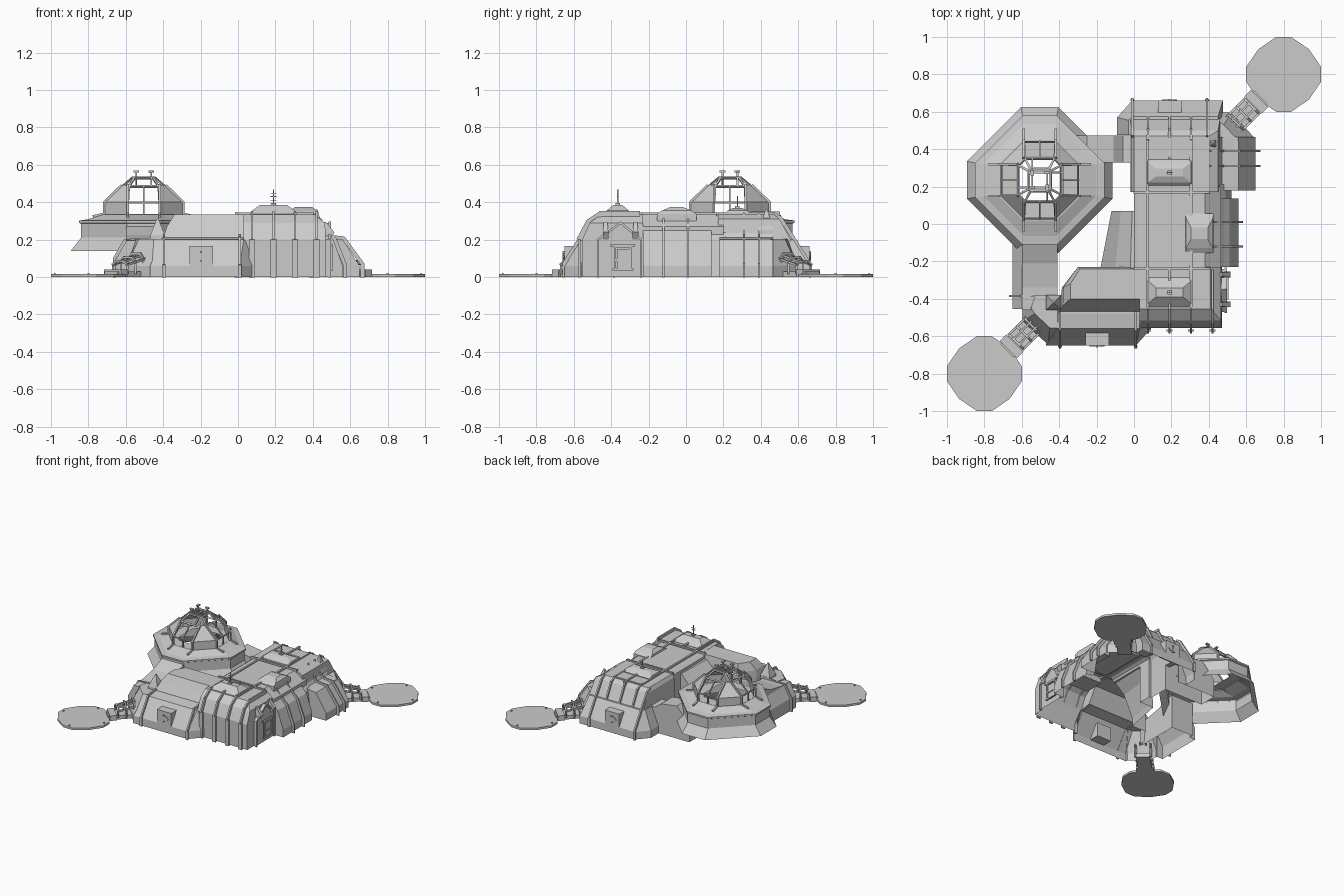
import bpy, bmesh, math
from mathutils import Vector, Matrix

if "Cube" in bpy.data.objects:
    bpy.data.objects.remove(bpy.data.objects["Cube"])

def finish(name, bm):
    bmesh.ops.recalc_face_normals(bm, faces=bm.faces)
    me = bpy.data.meshes.new(name)
    bm.to_mesh(me); bm.free()
    ob = bpy.data.objects.new(name, me)
    bpy.context.collection.objects.link(ob)
    return ob

def loft(name, rings, caps=True):
    """Skin a list of equal-length 3D rings."""
    bm = bmesh.new()
    vs = [[bm.verts.new(p) for p in r] for r in rings]
    n = len(vs[0])
    for a, b in zip(vs, vs[1:]):
        for i in range(n):
            bm.faces.new((a[i], a[(i + 1) % n], b[(i + 1) % n], b[i]))
    if caps:
        bm.faces.new(vs[0]); bm.faces.new(vs[-1])
    return finish(name, bm)

def ring(pts, z):
    return [(x, y, z) for x, y in pts]

def rect(x0, x1, y0, y1, z):
    return ring([(x0, y0), (x1, y0), (x1, y1), (x0, y1)], z)

def box(name, x0, x1, y0, y1, z0, z1):
    return loft(name, [rect(x0, x1, y0, y1, z0), rect(x0, x1, y0, y1, z1)])

def prism(name, prof, axis, a, b):
    """Extrude a (horizontal, z) profile along x or y."""
    f = (lambda t: [(t, h, z) for h, z in prof]) if axis == 'x' else (lambda t: [(h, t, z) for h, z in prof])
    return loft(name, [f(a), f(b)])

def beams(name, paths, w=0.014, h=0.02):
    """Square beams along polylines, as one object."""
    bm = bmesh.new()
    for path in paths:
        for p, q in zip(path, path[1:]):
            p, q = Vector(p), Vector(q)
            d = q - p
            m = (Matrix.Translation((p + q) / 2) @ d.to_track_quat('X', 'Z').to_matrix().to_4x4()
                 @ Matrix.Diagonal((d.length + 0.006, w, h, 1)))
            bmesh.ops.create_cube(bm, size=1, matrix=m)
    return finish(name, bm)

def open_shell(name, parts):
    """Union the solids, then remove the ground faces so the hull is open below."""
    base, others = parts[0], parts[1:]
    for o in others:
        mod = base.modifiers.new("union", 'BOOLEAN')
        mod.operation, mod.solver, mod.object = 'UNION', 'EXACT', o
    dg = bpy.context.evaluated_depsgraph_get()
    bm = bmesh.new()
    bm.from_mesh(bpy.data.meshes.new_from_object(base.evaluated_get(dg)))
    for o in parts:
        bpy.data.objects.remove(o)
    low = [f for f in bm.faces if all(v.co.z < 1e-4 for v in f.verts)]
    bmesh.ops.delete(bm, geom=low, context='FACES')
    me = bpy.data.meshes.new(name)
    bm.to_mesh(me); bm.free()
    bpy.context.collection.objects.link(bpy.data.objects.new(name, me))

# ---- Hull solids: front hall and wing ------------------------------------
hull = []
hull.append(loft("front_hall", [rect(.03, .47, -.555, -.23, 0), rect(.03, .47, -.555, -.23, .2),
                                rect(.03, .465, -.515, -.23, .29), rect(.03, .41, -.455, -.23, .335)]))
up_pts = [(-.40, -.47), (.05, -.47), (.05, -.23), (-.30, -.23), (-.385, -.34)]
hull.append(loft("front_wing_upper", [ring(up_pts, 0), ring(up_pts, .21),
    ring([(-.38, -.435), (.05, -.435), (.05, -.23), (-.30, -.23), (-.38, -.34)], .27),
    ring([(-.34, -.40), (.05, -.40), (.05, -.24), (-.29, -.24), (-.34, -.32)], .334)]))
low = [(-.47, -.65), (.01, -.65), (.09, -.56), (.09, -.41), (-.47, -.41)]
hull.append(loft("front_wing_lower", [ring(low, 0), ring(low, .06),
    ring([(-.41, -.56), (.03, -.56), (.05, -.54), (.05, -.41), (-.41, -.41)], .2),
    ring([(-.405, -.48), (.03, -.48), (.05, -.46), (.05, -.41), (-.405, -.41)], .212)]))
# spine and back hall
hull.append(prism("spine_hall", [(0, 0), (0, .32), (.02, .333), (.38, .333), (.465, .27), (.465, 0)], 'y', -.3, .2))
hull.append(loft("back_hall", [rect(-.02, .46, .17, .57, 0), rect(-.02, .46, .17, .56, .2),
                               rect(-.015, .45, .17, .5, .31), rect(0, .40, .17, .47, .336)]))
back = [(-.09, .475), (.475, .475), (.475, .66), (-.01, .66), (-.09, .57)]
hull.append(loft("back_wing_lower", [ring(back, 0), ring(back, .06),
    ring([(-.03, .475), (.45, .475), (.45, .575), (-.01, .575), (-.03, .555)], .2)]))
# left lean-to terrace
t0 = [(-.18, -.24), (.02, -.24), (.02, .07), (-.12, .07)]
hull.append(loft("terrace", [ring(t0, 0), ring(t0, .06),
                 ring([(-.10, -.24), (.02, -.24), (.02, .07), (-.07, .07)], .23),
                 ring([(-.02, -.24), (.02, -.24), (.02, .07), (-.01, .07)], .3)]))
# right-hand bays and gabled entrance
hull.append(prism("right_back_block", [(.65, 0), (.65, .06), (.56, .2), (.47, .212), (.40, .33), (.3, .33), (.3, 0)], 'y', .18, .465))
hull.append(prism("right_side_bay", [(.56, 0), (.56, .06), (.51, .2), (.48, .23), (.42, .3), (.3, .3), (.3, 0)], 'y', -.23, .135))
hull.append(prism("bay_link", [(.52, 0), (.49, .2), (.42, .28), (.31, .28), (.31, 0)], 'y', .1, .21))
hull.append(prism("gable_entrance", [(-.47, 0), (-.47, .2), (-.35, .29), (-.24, .2), (-.24, 0)], 'x', .39, .485))
# connectors between dome and halls
hull.append(prism("dome_connector_front", [(-.06, 0), (-.06, .27), (-.10, .27), (-.21, .225), (-.34, .2), (-.46, .195), (-.46, 0)], 'x', -.60, -.41))
hull.append(prism("connector_front_side", [(-.65, 0), (-.65, .1), (-.60, .19), (-.5, .192), (-.5, 0)], 'y', -.455, -.09))
hull.append(prism("dome_connector_back", [(-.36, 0), (-.36, .14), (-.25, .26), (-.11, .24), (-.06, .2), (.01, .2), (.01, 0)], 'y', .33, .472))

# ---- Entrance details ------------------------------------------------------
beams("gable_frame", [[(.49, -.47, 0), (.49, -.47, .2), (.49, -.35, .29), (.49, -.24, .2), (.49, -.24, 0)]], .012, .012)
box("entrance_door", .48, .5, -.37, -.30, .04, .15)
beams("door_frame", [[(.5, -.38, .035), (.5, -.38, .165), (.5, -.295, .165), (.5, -.295, .035)],
                     [(.5, -.40, .17), (.5, -.275, .17)], [(.5, -.39, .04), (.5, -.285, .04)],
                     [(.5, -.38, .09), (.5, -.295, .09)]], .012, .012)
for i, y in enumerate((-.43, -.27)):
    loft(f"gable_horn_{i}", [rect(.46, .49, y - .015, y + .015, .2), rect(.46, .515, y - .015, y + .015, .24),
                             rect(.45, .47, y - .01, y + .01, .295)])

# ---- Roof turrets with masts -----------------------------------------------
for i, (x, y, hx, hy, z) in enumerate([(.19, -.365, .12, .08, .385), (.19, .275, .12, .07, .37), (.35, -.05, .075, .105, .375)]):
    loft(f"roof_turret_{i}", [rect(x - hx, x + hx, y - hy, y + hy, .29), rect(x - hx, x + hx, y - hy, y + hy, .338),
                              rect(x - hx * .95, x + hx * .95, y - hy * .75, y + hy * .75, .355),
                              rect(x - hx * .6, x + hx * .6, y - hy * .3, y + hy * .3, z)])
    if i < 2:
        top = z + (.08 if i == 0 else .06)
        beams(f"antenna_{i}", [[(x, y, z - .01), (x, y, top)]], .006, .006)
        beams(f"antenna_bars_{i}", [[(x - .012, y, top - d), (x + .012, y, top - d)] for d in (.02, .035)], .004, .004)
        box(f"antenna_foot_{i}", x - .012, x + .012, y - .012, y + .012, z - .01, z + .01)

# skylight strips and roof rails
box("spine_skylight", .08, .30, -.22, .15, .32, .341)
box("back_skylight", .08, .30, .36, .46, .32, .343)
beams("roof_rails", [[(x, -.44, .336), (x, .47, .336)] for x in (.07, .305)]
      + [[(.19, .35, .34), (.19, .5, .34)]]
      + [[(.0, y, .336), (.40, y, .336)] for y in (-.24, .17)])

# ---- Buttress ribs ---------------------------------------------------------
beams("front_hall_ribs", [[(x, -.57, 0), (x, -.57, .2), (x, -.52, .295), (x, -.455, .338), (x, -.25, .338)]
                          for x in (.075, .19, .305, .42)], .012, .03)
beams("front_wing_ribs", [[(x, -.655, 0), (x, -.655, .065), (x, -.565, .207), (x, -.47, .217)] for x in (-.395, .01)], .012, .02)
beams("back_ribs", [[(x, .663, 0), (x, .663, .065), (x, .575, .207), (x, .505, .315), (x, .47, .338)]
                    for x in (-.01, .39)], .012, .02)
beams("back_hall_ribs", [[(x, .565, .2), (x, .505, .315), (x, .45, .34)] for x in (.075, .19, .305)], .012, .02)
beams("right_block_ribs", [[(.665, y, 0), (.665, y, .07), (.565, y, .207), (.475, y, .217), (.40, y, .336)]
                           for y in (.31, .39)], .01, .02)
beams("side_bay_ribs", [[(.572, y, 0), (.572, y, .065), (.515, y, .207), (.48, y, .24), (.42, y, .305)]
                        for y in (-.12, .01)], .01, .02)
beams("connector_rib", [[(-.66, -.385, 0), (-.66, -.385, .1), (-.605, -.385, .195), (-.42, -.385, .205)]], .012, .016)

# ---- Window boxes in the low slopes ----------------------------------------
for name, cx, y0, s in (("front", -.197, -.65, -1), ("back", .19, .66, 1)):
    box(f"{name}_window_box", cx - .063, cx + .063, min(y0, y0 - s * .08), max(y0, y0 - s * .08), .055, .165)
    hexa = [(cx + .04 * math.cos(k * math.pi / 3), .11 + .022 * math.sin(k * math.pi / 3)) for k in range(6)]
    prism(f"{name}_window_pane", hexa, 'y', y0 - s * .02, y0 + s * .005)
    beams(f"{name}_window_bar", [[(cx, y0 + s * .004, .085), (cx, y0 + s * .004, .135)]], .01, .01)

# ---- Observation dome --------------------------------------------------------
CX, CY = -.504, .235
def octa(R, c, z):
    return [(CX + x, CY + y, z) for x, y in ((R, -c), (R, c), (c, R), (-c, R), (-R, c), (-R, -c), (-c, -R), (c, -R))]

def spoke(a, b, z, k):
    v = Matrix.Rotation(k * math.pi / 2, 3, 'Z') @ Vector((a, b, z))
    return (CX + v.x, CY + v.y, z)

loft("dome_platform", [octa(*r) for r in ((.39, .10, .14), (.335, .09, .21), (.335, .09, .285), (.345, .092, .29),
     (.345, .092, .302), (.30, .085, .308), (.215, .09, .335), (.125, .09, .335))], caps=False)
bm = bmesh.new()
rs = [[bm.verts.new(p) for p in octa(*r)] for r in ((.21, .085, .33), (.21, .085, .40), (.118, .08, .488), (.06, .05, .535))]
panes = []
for k in range(3):
    for i in range(8):
        f = bm.faces.new((rs[k][i], rs[k][(i + 1) % 8], rs[k + 1][(i + 1) % 8], rs[k + 1][i]))
        if i % 2 == 0 or k == 2:      # diagonal lower panels stay solid
            panes.append(f)
panes.append(bm.faces.new(rs[3]))
bmesh.ops.recalc_face_normals(bm, faces=bm.faces)
bmesh.ops.inset_individual(bm, faces=panes, thickness=.009)
bmesh.ops.delete(bm, geom=panes, context='FACES')
mod = finish("dome_shell", bm).modifiers.new("thickness", 'SOLIDIFY')
mod.thickness = .01
beams("dome_frames", [[spoke(.27, b, .325, k), spoke(.213, b, .338, k), spoke(.213, b, .40, k), spoke(.12, b, .49, k)]
                      for k in range(4) for b in (-.085, .085)], .012, .012)
beams("dome_mullions", [[spoke(.208, 0, .335, k), spoke(.208, 0, .40, k), spoke(.116, 0, .488, k)] for k in range(4)], .008, .008)
beams("dome_crown", [[spoke(.115, .04, .485, k), spoke(.06, .04, .533, k), spoke(-.06, .04, .533, k)] for k in range(4)], .01, .01)
beams("dome_posts", [[spoke(.04, .04, .52, k), spoke(.04, .04, .565, k)] for k in range(4)], .01, .01)
beams("dome_post_caps", [[spoke(.052, .04, .565, k), spoke(.028, .04, .565, k)] for k in range(4)], .018, .01)

# ---- Diagonal corners, walkways and landing pads (mirrored across the diagonal)
for side, m in (("front", lambda x, y: (x, y)), ("back", lambda x, y: (-y, -x))):
    def ringm(pts, z):
        return [(*m(x, y), z) for x, y in pts]
    def D(t, s, z):      # t outward along the diagonal, s across it
        r = math.sqrt(.5)
        return (*m((s - t) * r, (-s - t) * r), z)
    corner = [(-.595, -.45), (-.595, -.52), (-.46, -.645), (-.39, -.645), (-.39, -.39), (-.55, -.39)]
    hull.append(loft(f"{side}_corner_block", [ringm(corner, 0), ringm(corner, .06),
         ringm([(-.55, -.45), (-.53, -.48), (-.45, -.555), (-.39, -.555), (-.39, -.39), (-.53, -.39)], .203)]))
    # pyramid spike
    sq = lambda h, z: ringm([(-.43 - h, -.42 - h), (-.43 + h, -.42 - h), (-.43 + h, -.42 + h), (-.43 - h, -.42 + h)], z)
    up = 0 if side == "front" else .05
    loft(f"{side}_spike", [sq(.04, .19), sq(.04, .222 + up * .6), sq(.004, .312 + up)])
    # walkway deck, rails and hoops
    deck = [D(.74, -.05, 0), D(.74, .05, 0), D(.96, .05, 0), D(.96, -.05, 0)]
    loft(f"{side}_walkway", [deck, [(x, y, .03) for x, y, z in deck]])
    sill = [D(.90, -.065, 0), D(.90, .065, 0), D(.95, .065, 0), D(.95, -.065, 0)]
    loft(f"{side}_walkway_sill", [sill, [(x, y, .04) for x, y, z in sill]])
    hoops = [[D(t, -.055, .02), D(t, -.055, h * .75), D(t, -.03, h), D(t, .03, h), D(t, .055, h * .75), D(t, .055, .02)]
             for t, h in ((.77, .125), (.83, .105), (.89, .085))]
    rails = [[D(.74, s, .13 - abs(s) * .5), D(.89, s, .085 - abs(s) * .35)] for s in (-.055, -.02, .02, .055)]
    beams(f"{side}_walkway_frame", hoops + rails, .012, .012)
    # twelve-sided landing pad with edge lights
    pad = []
    for k in range(4):
        for x, y in ((.2, -.04), (.2, .04), (.135, .135)):
            v = Matrix.Rotation(k * math.pi / 2, 2) @ Vector((x, y))
            pad.append((v.x - .8, v.y - .8))
    loft(f"{side}_landing_pad", [ringm(pad, 0), ringm(pad, .016)])
    for k in range(4):
        x, y = m(-.8 + .18 * math.cos(k * math.pi / 2), -.8 + .18 * math.sin(k * math.pi / 2))
        box(f"{side}_pad_light_{k}", x - .005, x + .005, y - .005, y + .005, .01, .022)

open_shell("base_hull", hull)
